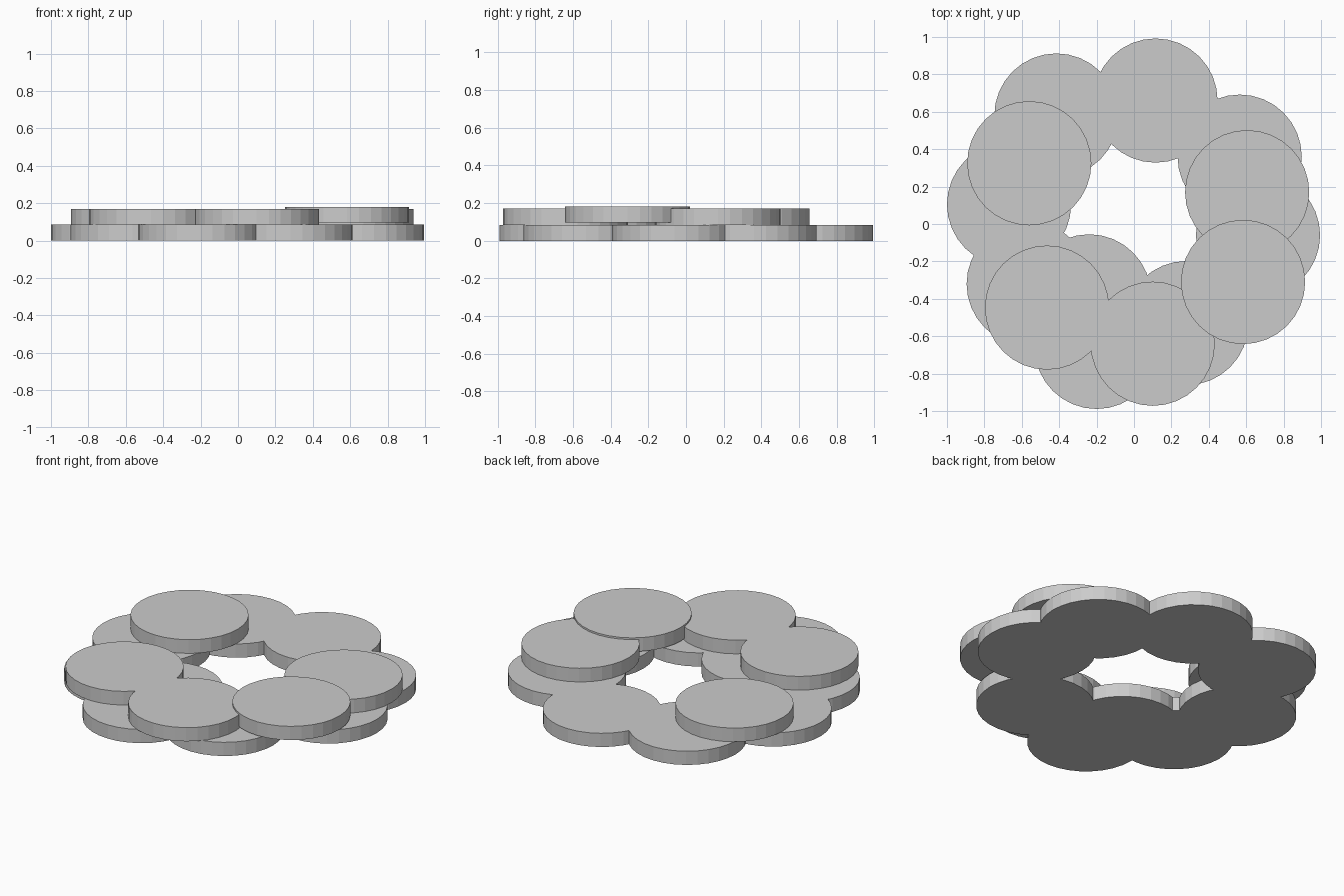
import bpy

if "Cube" in bpy.data.objects:
    bpy.data.objects.remove(bpy.data.objects["Cube"])

R, T = 0.332, 0.085


def disc(name, x, y, z):
    bpy.ops.mesh.primitive_cylinder_add(vertices=32, radius=R, depth=T,
                                        location=(x, y, z + T / 2))
    bpy.context.object.name = name


# Lower ring of overlapping discs, resting on the ground
lower = [(-0.415, 0.58), (0.115, 0.66), (0.565, 0.36), (0.663, -0.06),
         (0.28, -0.53), (-0.20, -0.657), (-0.24, -0.387),
         (-0.563, -0.32), (-0.668, 0.105)]
for i, (x, y) in enumerate(lower):
    disc(f"lower_disc_{i + 1}", x, y, 0)

# Upper discs stacked on the ring
upper = [(-0.56, 0.325), (-0.465, -0.447), (0.10, -0.64), (0.605, 0.17)]
for i, (x, y) in enumerate(upper):
    disc(f"upper_disc_{i + 1}", x, y, T)

# Slightly raised top disc
disc("top_disc", 0.583, -0.31, 0.096)
